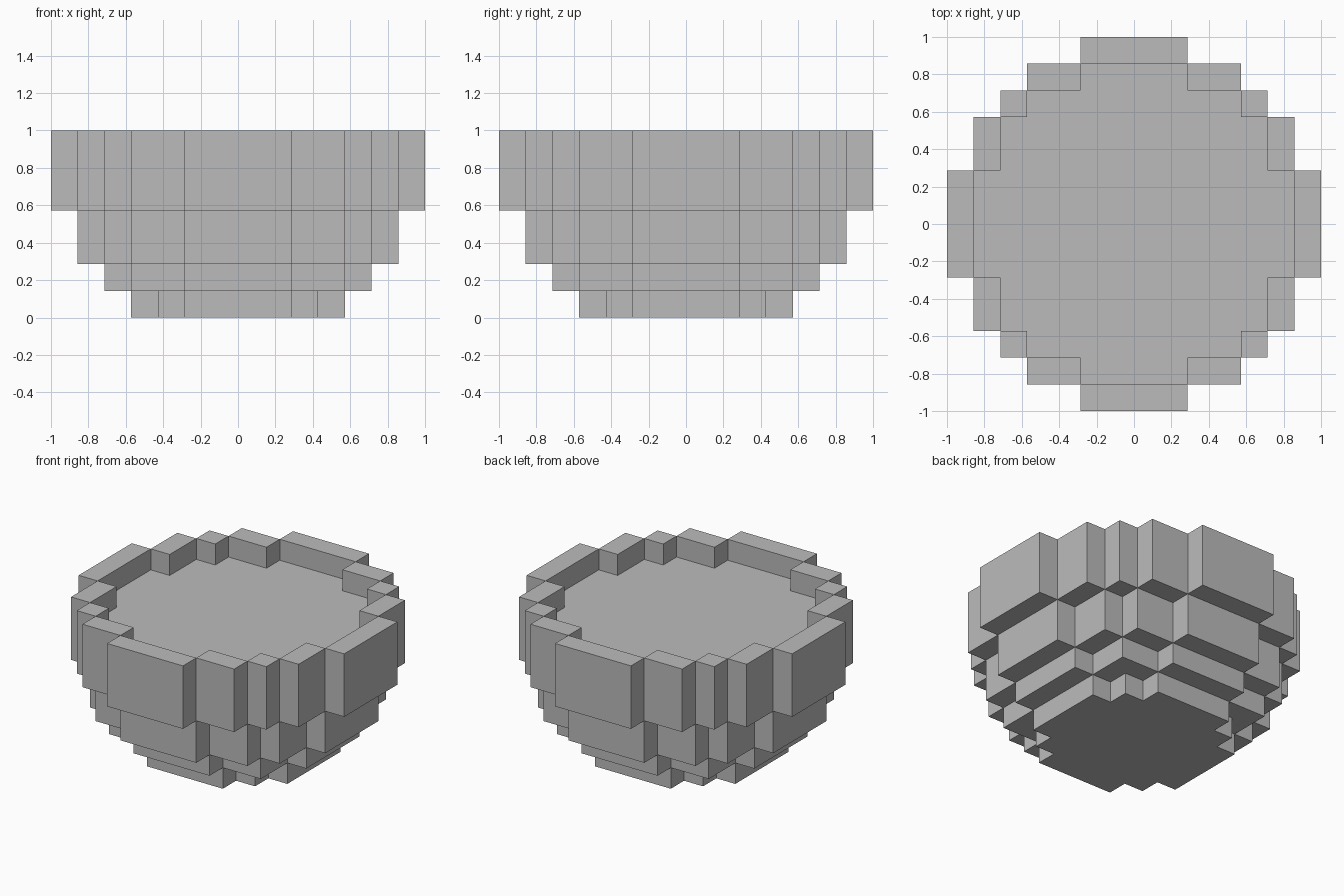
import bpy
import bmesh

if "Cube" in bpy.data.objects:
    bpy.data.objects.remove(bpy.data.objects["Cube"], do_unlink=True)

UNIT = 1 / 7  # one block of the stepped grid

stone = bpy.data.materials.new("stone grey")
stone.use_nodes = True
GREY = (0.5, 0.5, 0.5, 1)
stone.diffuse_color = GREY
stone.node_tree.nodes["Principled BSDF"].inputs["Base Color"].default_value = GREY


def outline(corners):
    """Mirror the outer and inner corners of one quadrant into a full loop."""
    quarter = []
    for i, (x, y) in enumerate(corners):
        if i:
            quarter.append((x, corners[i - 1][1]))
        quarter.append((x, y))
    loop = []
    for turn in range(4):
        loop += quarter
        quarter = [(-y, x) for x, y in quarter]
    return loop


def extrude(bm, loop, low, high):
    face = bm.faces.new([bm.verts.new((x * UNIT, y * UNIT, low * UNIT)) for x, y in loop])
    top = bmesh.ops.extrude_face_region(bm, geom=[face])
    verts = [v for v in top["geom"] if isinstance(v, bmesh.types.BMVert)]
    bmesh.ops.translate(bm, vec=(0, 0, (high - low) * UNIT), verts=verts)


def finish(name, bm):
    bmesh.ops.recalc_face_normals(bm, faces=bm.faces[:])
    mesh = bpy.data.meshes.new(name)
    bm.to_mesh(mesh)
    bm.free()
    mesh.materials.append(stone)
    bpy.context.collection.objects.link(bpy.data.objects.new(name, mesh))


# Stepped tiers of the bowl; the middle one also carries the sunken floor
tiers = {
    "foot": ([(4, 2), (3, 3), (2, 4)], 0, 1),
    "lower_tier": ([(5, 2), (4, 4), (2, 5)], 1, 2),
    "middle_tier_and_floor": ([(6, 2), (5, 4), (4, 5), (2, 6)], 2, 6),
}
for name, (corners, low, high) in tiers.items():
    bm = bmesh.new()
    extrude(bm, outline(corners), low, high)
    finish(name, bm)

# Rim: one-block-thick wall segments, repeated on each quarter
bm = bmesh.new()
segments = [(6, 7, -2, 2), (5, 6, 2, 4), (4, 5, 4, 5), (2, 4, 5, 6)]
for x0, x1, y0, y1 in segments:
    loop = [(x0, y0), (x1, y0), (x1, y1), (x0, y1)]
    for turn in range(4):
        extrude(bm, loop, 4, 7)
        loop = [(-y, x) for x, y in loop]
finish("rim", bm)
